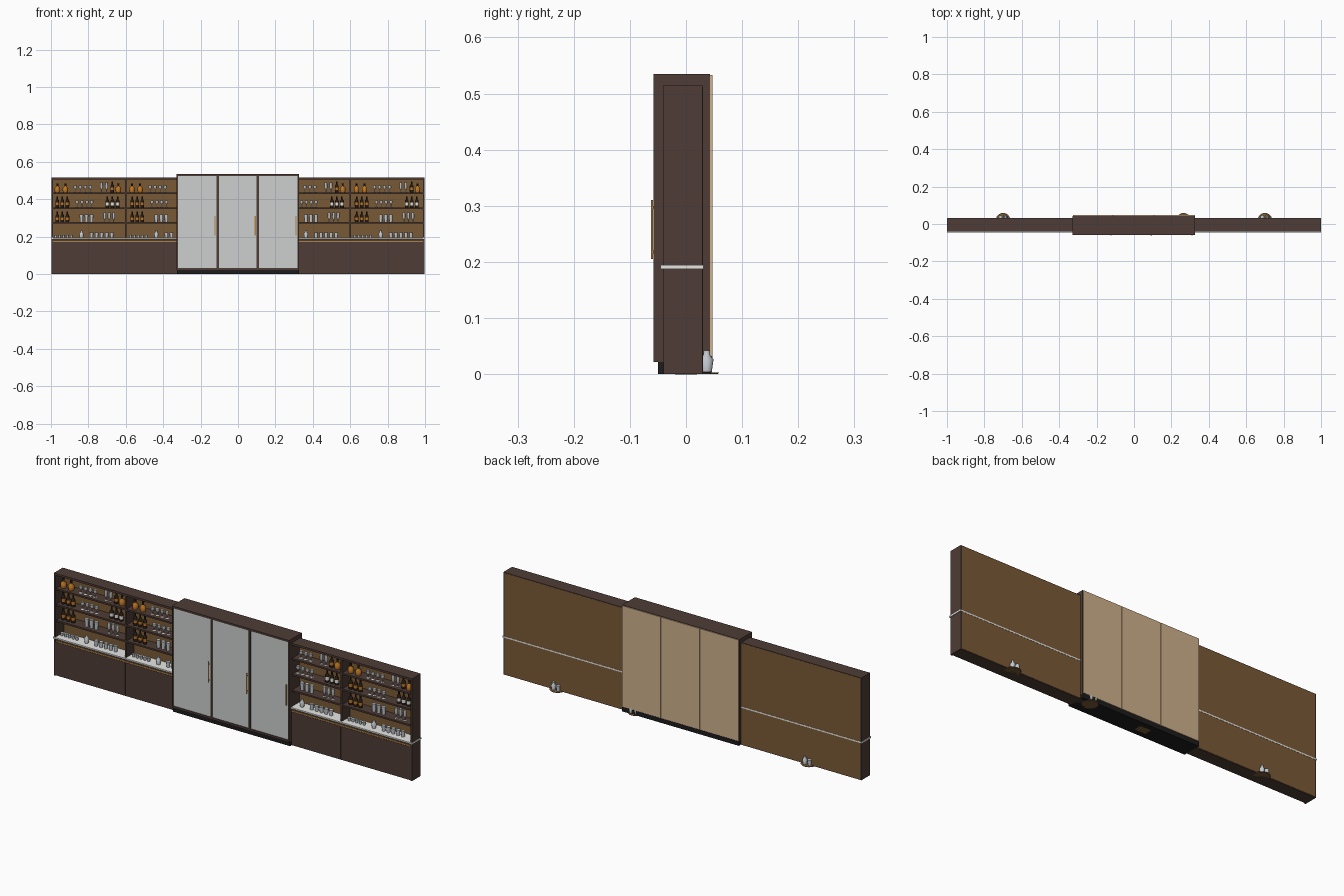
import bpy, bmesh, math

old = bpy.data.objects.get("Cube")
if old:
    bpy.data.objects.remove(old, do_unlink=True)


def material(name, r, g, b):
    """Flat material from 0-255 display colour, stored as linear."""
    col = [((c / 255 + 0.055) / 1.055) ** 2.4 for c in (r, g, b)] + [1.0]
    m = bpy.data.materials.new(name)
    m.use_nodes = True
    m.diffuse_color = col
    bsdf = next(n for n in m.node_tree.nodes if n.type == 'BSDF_PRINCIPLED')
    bsdf.inputs["Base Color"].default_value = col
    bsdf.inputs["Roughness"].default_value = 0.6
    return m


DARK = material("dark_wood", 78, 60, 54)
BACK = material("brown_back_board", 122, 90, 54)
TAN = material("tan_board", 208, 178, 140)
DOOR = material("pale_door", 204, 208, 206)
STONE = material("white_stone", 238, 238, 235)
GOLD = material("brass", 176, 132, 66)
BLACK = material("black_plinth", 28, 28, 29)
BOTTLE = material("dark_bottle", 40, 29, 20)
AMBER = material("amber_spirit", 190, 118, 34)
GLASS = material("clear_glass", 196, 202, 208)


def add(name, mesh, *mats):
    for m in mats:
        mesh.materials.append(m)
    ob = bpy.data.objects.new(name, mesh)
    bpy.context.collection.objects.link(ob)
    return ob


def box(name, x0, x1, y0, y1, z0, z1, mat):
    bm = bmesh.new()
    bmesh.ops.create_cube(bm, size=1)
    for v in bm.verts:
        v.co = ((x0 + x1) / 2 + v.co.x * (x1 - x0),
                (y0 + y1) / 2 + v.co.y * (y1 - y0),
                (z0 + z1) / 2 + v.co.z * (z1 - z0))
    mesh = bpy.data.meshes.new(name)
    bm.to_mesh(mesh)
    bm.free()
    return add(name, mesh, mat)


def lathe(name, profile, mats, band=None, seg=12):
    """Spin a radius/height profile; faces inside the band use the second material."""
    bm = bmesh.new()
    rings = [[bm.verts.new((r * math.cos(math.tau * i / seg),
                            r * math.sin(math.tau * i / seg), z))
              for i in range(seg)] for r, z in profile]
    for a, b in zip(rings, rings[1:]):
        for i in range(seg):
            j = (i + 1) % seg
            bm.faces.new((a[i], a[j], b[j], b[i])).smooth = True
    bm.faces.new(rings[0][::-1])
    bm.faces.new(rings[-1])
    if band:
        for f in bm.faces:
            if band[0] < f.calc_center_median().z < band[1]:
                f.material_index = 1
    mesh = bpy.data.meshes.new(name)
    bm.to_mesh(mesh)
    bm.free()
    for m in mats:
        mesh.materials.append(m)
    return mesh


def place(name, mesh, x, y, z):
    ob = bpy.data.objects.new(name, mesh)
    ob.location = (x, y, z)
    bpy.context.collection.objects.link(ob)


# Central cabinet: carcass frame, doors, brass handles, plinth
CX0, CX1 = -0.328, 0.325
box("cabinet_carcass", CX0, CX1, -0.052, 0.041, 0.022, 0.533, DARK)
box("cabinet_top", CX0, CX1, -0.058, 0.043, 0.525, 0.535, DARK)
box("cabinet_bottom", CX0, CX1, -0.058, 0.043, 0.022, 0.032, DARK)
box("cabinet_plinth", CX0 + 0.002, CX1, -0.05, 0.045, 0, 0.022, BLACK)
box("plinth_plate", -0.08, -0.02, -0.02, 0.02, -0.001, 0.004, BACK)
for i, x in enumerate((CX0, -0.112, 0.102, CX1 - 0.007)):
    box("cabinet_upright", x, x + 0.007, -0.058, 0.043, 0.03, 0.527, DARK)
for x0, x1 in ((-0.32, -0.115), (-0.102, 0.099), (0.112, 0.317)):
    box("cabinet_door", x0, x1, -0.056, -0.05, 0.033, 0.524, DOOR)
    hx = x1 - 0.007
    box("door_handle", hx - 0.003, hx + 0.003, -0.062, -0.059, 0.205, 0.31, GOLD)
    for z in (0.215, 0.295):
        box("handle_post", hx - 0.002, hx + 0.002, -0.06, -0.055, z, z + 0.005, GOLD)

# Back of the central cabinet: three boards with narrow seams
width = (CX1 - CX0) / 3
for i in range(3):
    x = CX0 + i * width
    box("cabinet_back_board", x + 0.0015, x + width - 0.0015, 0.041, 0.047, 0.024, 0.533, TAN)

# Shelf goods
spirit = lathe("amber_bottle", [(0.012, 0), (0.014, 0.006), (0.014, 0.024), (0.005, 0.033),
                                (0.005, 0.042), (0.006, 0.048)], (AMBER, BOTTLE), (0.033, 0.05))
wine = lathe("wine_bottle", [(0.0095, 0), (0.01, 0.012), (0.01, 0.026), (0.01, 0.034), (0.004, 0.044),
                             (0.004, 0.058)], (BOTTLE, AMBER), (0.012, 0.026))
labelled = lathe("labelled_bottle", [(0.0095, 0), (0.01, 0.01), (0.01, 0.026), (0.01, 0.034),
                                     (0.004, 0.044), (0.004, 0.058)], (BOTTLE, STONE), (0.01, 0.026))
goblet = lathe("stem_glass", [(0.008, 0), (0.0015, 0.003), (0.0015, 0.016), (0.009, 0.024),
                              (0.008, 0.036)], (GLASS,))
tumbler = lathe("tall_glass", [(0.008, 0), (0.01, 0.04)], (GLASS,))
flute = lathe("flute_glass", [(0.007, 0), (0.002, 0.003), (0.002, 0.012), (0.008, 0.025),
                              (0.007, 0.052)], (GLASS,))
cup = lathe("small_cup", [(0.006, 0), (0.008, 0.016)], (GLASS,))
beaker = lathe("beaker", [(0.008, 0), (0.01, 0.028)], (GLASS,))
shaker = lathe("shaker", [(0.009, 0), (0.012, 0.022), (0.006, 0.03), (0.006, 0.038)], (GLASS,))

# Shelf height -> (item, first offset, spacing, count) within one bay
SHELVES = (0.437, 0.357, 0.277)
COUNTER = 0.194
stock = {
    SHELVES[0]: [(spirit, 0.034, 0.043, 2), (goblet, 0.13, 0.027, 4), (flute, 0.27, 0.027, 2),
                 (wine, 0.328, 0.03, 1), (spirit, 0.36, 0.03, 1)],
    SHELVES[1]: [(wine, 0.034, 0.027, 3), (goblet, 0.14, 0.026, 4), (labelled, 0.302, 0.027, 3)],
    SHELVES[2]: [(wine, 0.034, 0.027, 3), (tumbler, 0.163, 0.027, 3), (flute, 0.287, 0.024, 3)],
    COUNTER: [(cup, 0.025, 0.021, 5), (shaker, 0.163, 0.02, 1), (beaker, 0.217, 0.027, 5)],
}

# Side units, mirrored left and right of the central cabinet
for s in (-1, 1):
    def part(name, a, b, *rest):
        box(name, min(s * a, s * b), max(s * a, s * b), *rest)

    part("unit_back_board", 0.3, 0.99, 0.0265, 0.03, 0.003, 0.512, BACK)
    part("unit_end_panel", 0.988, 0.997, -0.04, 0.0295, 0, 0.515, DARK)
    part("unit_top", 0.3, 0.997, -0.04, 0.0295, 0.505, 0.515, DARK)
    part("unit_divider", 0.597, 0.604, -0.036, 0.027, 0.19, 0.507, DARK)
    part("unit_base", 0.3, 0.99, -0.036, 0.0285, 0, 0.185, DARK)
    part("brass_trim", 0.3, 0.99, -0.0385, -0.034, 0.17, 0.177, GOLD)
    part("unit_counter", 0.3, 1.0, -0.045, 0.031, 0.187, 0.194, STONE)
    for a, b in ((0.3, 0.599), (0.601, 0.988)):
        part("base_door", a, b, -0.04, -0.035, 0.004, 0.17, DARK)
    for z in SHELVES:
        part("unit_shelf", 0.3, 0.99, -0.034, 0.027, z - 0.008, z, DARK)

for bay in (-1.0, -0.6, 0.2, 0.6):
    for z, groups in stock.items():
        for mesh, first, step, count in groups:
            for i in range(count):
                x = bay + first + i * step
                if abs(x) > 0.338:
                    place(mesh.name, mesh, x, -0.008, z)

# Round trays with cups at the foot of the back
tray = lathe("round_tray", [(0.037, 0), (0.039, 0.003)], (BACK,), seg=24)
for x in (-0.7, 0.265, 0.7):
    place("round_tray", tray, x, 0.02, 0)
    for dx, mesh in ((-0.014, beaker), (0.012, shaker)):
        place("tray_" + mesh.name, mesh, x + dx, 0.037, 0.004)
